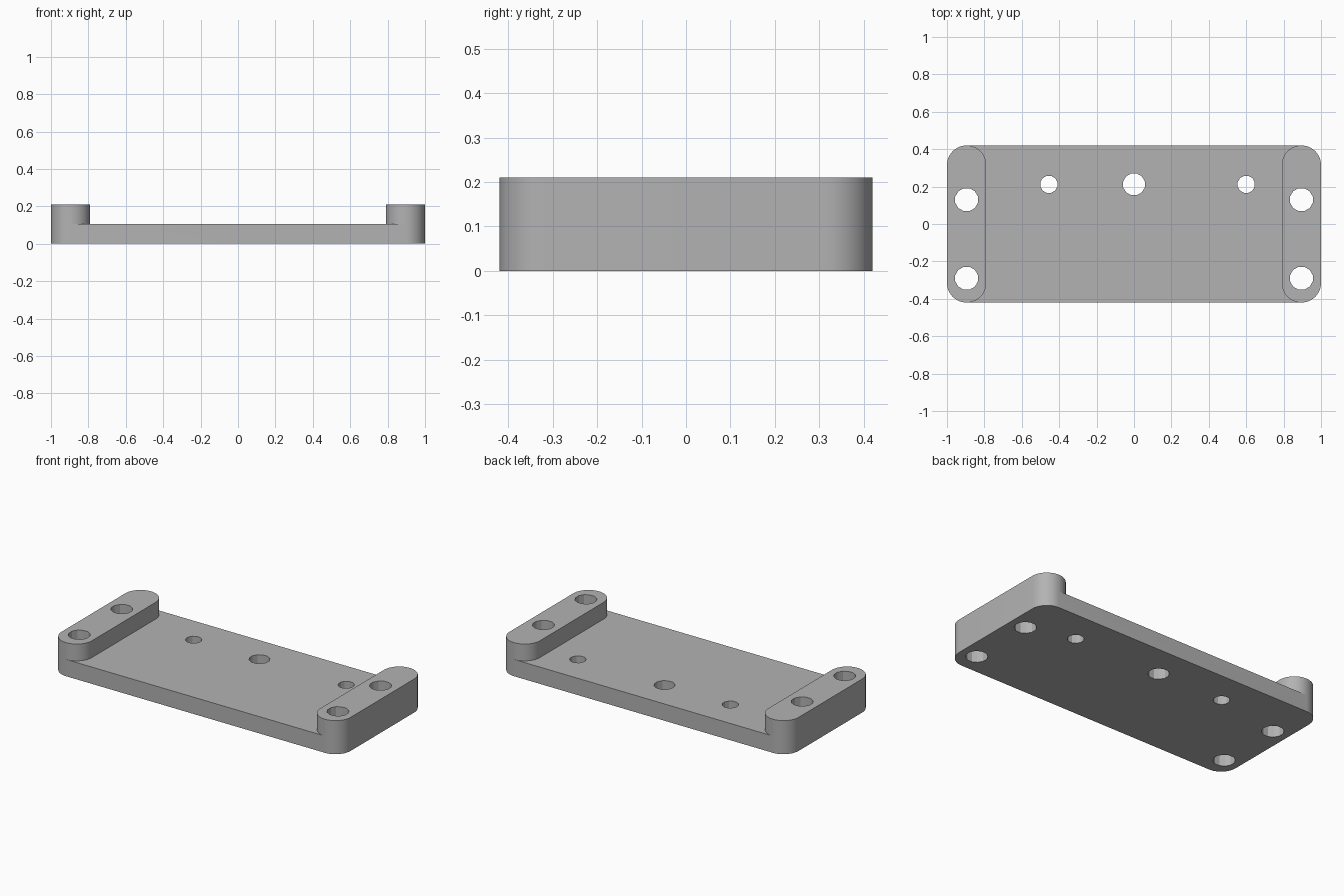
import bpy, bmesh
from math import cos, sin, pi, radians

if "Cube" in bpy.data.objects:
    bpy.data.objects.remove(bpy.data.objects["Cube"], do_unlink=True)

HALF_L, HALF_W = 1.0, 0.42
RADIUS = 0.105
PLATE_H, BAR_H = 0.105, 0.21
BAR_X = HALF_L - RADIUS

grey = bpy.data.materials.new("plain_grey")
grey.use_nodes = True
COLOUR = (0.45, 0.45, 0.45, 1)
grey.diffuse_color = COLOUR
grey.node_tree.nodes["Principled BSDF"].inputs["Base Color"].default_value = COLOUR


def prism(name, points, z0, z1):
    """Extrude a closed outline between two heights."""
    bm = bmesh.new()
    face = bm.faces.new([bm.verts.new((x, y, z0)) for x, y in points])
    top = bmesh.ops.extrude_face_region(bm, geom=[face])["geom"]
    verts = [v for v in top if isinstance(v, bmesh.types.BMVert)]
    bmesh.ops.translate(bm, verts=verts, vec=(0, 0, z1 - z0))
    bmesh.ops.recalc_face_normals(bm, faces=bm.faces)
    mesh = bpy.data.meshes.new(name)
    bm.to_mesh(mesh)
    bm.free()
    mesh.materials.append(grey)
    obj = bpy.data.objects.new(name, mesh)
    bpy.context.collection.objects.link(obj)
    return obj


def arc(cx, cy, r, start, end, steps):
    angles = [radians(start + (end - start) * i / steps) for i in range(steps + 1)]
    return [(cx + r * cos(a), cy + r * sin(a)) for a in angles]


def combine(target, other, operation):
    """Apply a boolean and discard the helper."""
    mod = target.modifiers.new(operation.lower(), "BOOLEAN")
    mod.operation, mod.object, mod.solver = operation, other, "EXACT"
    bpy.context.view_layer.objects.active = target
    bpy.ops.object.modifier_apply(modifier=mod.name)
    bpy.data.objects.remove(other, do_unlink=True)


# Rounded block at full height
cy = HALF_W - RADIUS
outline = []
for sx, sy, start in ((1, 1, 0), (-1, 1, 90), (-1, -1, 180), (1, -1, 270)):
    outline += arc(sx * BAR_X, sy * cy, RADIUS, start, start + 90, 12)
plate = prism("mounting_plate", outline, 0, BAR_H)

# Recess between the two raised end bars, which keep rounded ends
right_edge = arc(BAR_X, cy, RADIUS, 90, 180, 12) + arc(BAR_X, -cy, RADIUS, 180, 270, 12)
left_edge = [(-x, y) for x, y in reversed(right_edge)]
overhang = HALF_W + 0.2
recess = ([(BAR_X, overhang)] + right_edge + [(BAR_X, -overhang), (-BAR_X, -overhang)]
          + left_edge + [(-BAR_X, overhang)])
combine(plate, prism("recess_cutter", recess, PLATE_H, BAR_H + 0.1), "DIFFERENCE")

# Screw holes through the bars and along the back of the plate
holes = [(side * BAR_X, y, 0.063) for side in (-1, 1) for y in (0.13, -0.29)]
holes += [(-0.455, 0.212, 0.047), (0, 0.212, 0.06), (0.6, 0.212, 0.047)]
for x, y, r in holes:
    ring = arc(x, y, r, 15, 345, 11)
    combine(plate, prism("hole_cutter", ring, -0.1, BAR_H + 0.1), "DIFFERENCE")

# Smooth rounded ends, faceted holes
plate.select_set(True)
bpy.context.view_layer.objects.active = plate
bpy.ops.object.shade_smooth_by_angle(angle=radians(25))
